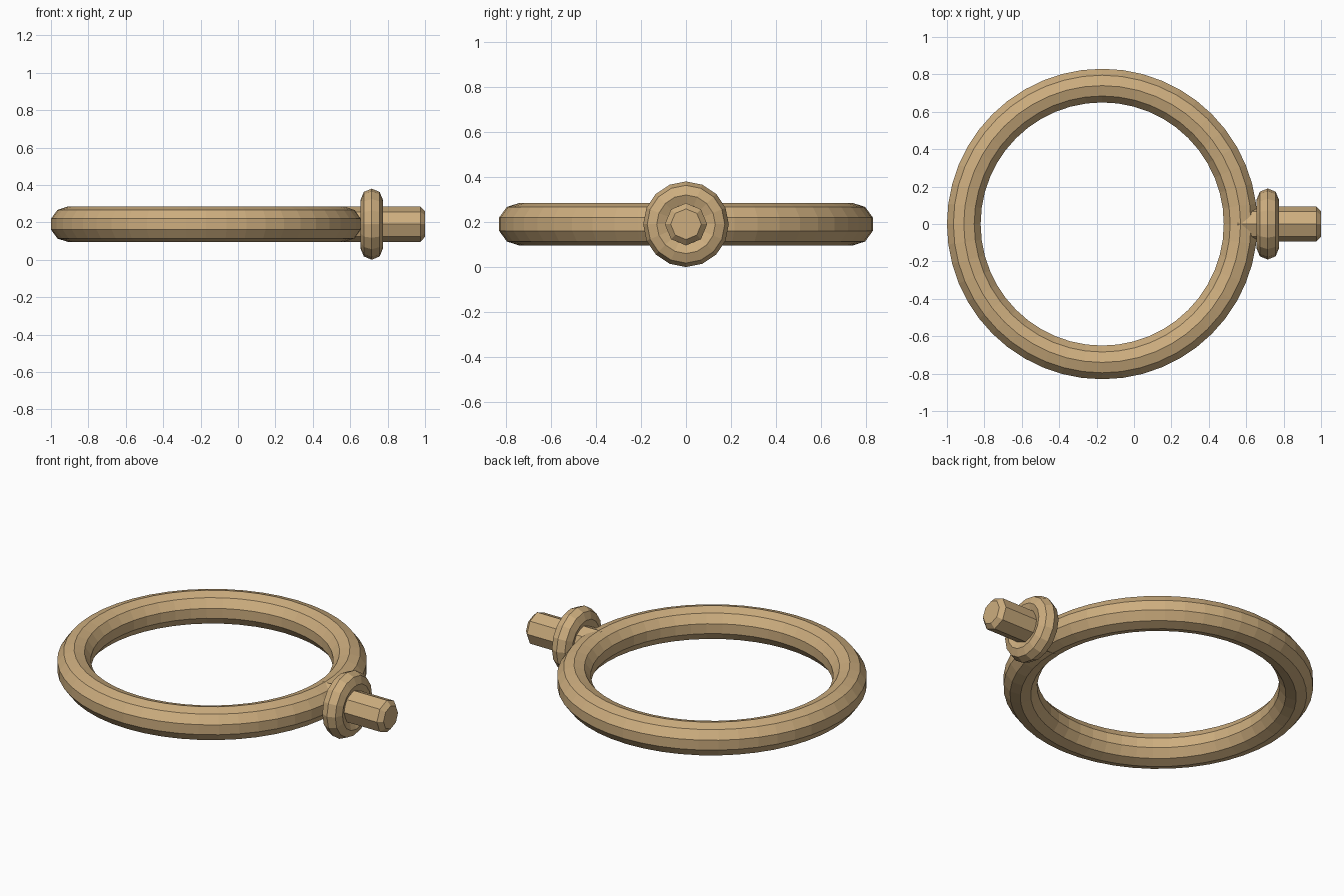
import bpy, bmesh, math
from mathutils import Matrix

if "Cube" in bpy.data.objects:
    bpy.data.objects.remove(bpy.data.objects["Cube"])

CZ = 0.19  # height of the shared mid-plane

wood = bpy.data.materials.new("tan")
wood.diffuse_color = (0.61, 0.42, 0.21, 1)
wood.use_nodes = True
wood.node_tree.nodes["Principled BSDF"].inputs["Base Color"].default_value = wood.diffuse_color


def add_object(name, bm, matrix):
    bmesh.ops.transform(bm, matrix=matrix, verts=bm.verts)
    bmesh.ops.recalc_face_normals(bm, faces=bm.faces)
    mesh = bpy.data.meshes.new(name)
    bm.to_mesh(mesh)
    bm.free()
    mesh.materials.append(wood)
    obj = bpy.data.objects.new(name, mesh)
    bpy.context.collection.objects.link(obj)
    return obj


def lathe(name, profile, sides, matrix, closed):
    """Turn (radius, height) points around z; open profiles get end caps."""
    bm = bmesh.new()
    rings = []
    for r, h in profile:
        rings.append([bm.verts.new((r * math.cos(a), r * math.sin(a), h))
                      for a in (2 * math.pi * i / sides for i in range(sides))])
    pairs = list(zip(rings, rings[1:]))
    if closed:
        pairs.append((rings[-1], rings[0]))
    else:
        bm.faces.new(rings[0])
        bm.faces.new(rings[-1])
    for a, b in pairs:
        for i in range(sides):
            j = (i + 1) % sides
            bm.faces.new((a[i], a[j], b[j], b[i]))
    return add_object(name, bm, matrix)


def tube_profile(major, minor, sides, offset):
    """Polygon cross-section of a ring."""
    return [(major + minor * math.cos(a), minor * math.sin(a))
            for a in (2 * math.pi * (i + offset) / sides for i in range(sides))]


along_x = Matrix.Rotation(math.pi / 2, 4, 'Y')

# Large ring lying flat, ten-sided section with a flat outer band
lathe("large_ring", tube_profile(0.74, 0.0946, 10, 0.5), 48,
      Matrix.Translation((-0.17, 0, CZ)), True)

# Collar around the stem
lathe("collar", tube_profile(0.13, 0.06, 8, 0), 16,
      Matrix.Translation((0.715, 0, CZ)) @ along_x, True)

# Eight-sided stem with a chamfered tip, rooted inside the ring
lathe("stem", [(0.068, 0.53), (0.094, 0.555), (0.094, 0.975), (0.068, 1.0)], 8,
      Matrix.Translation((0, 0, CZ)) @ along_x, False)
